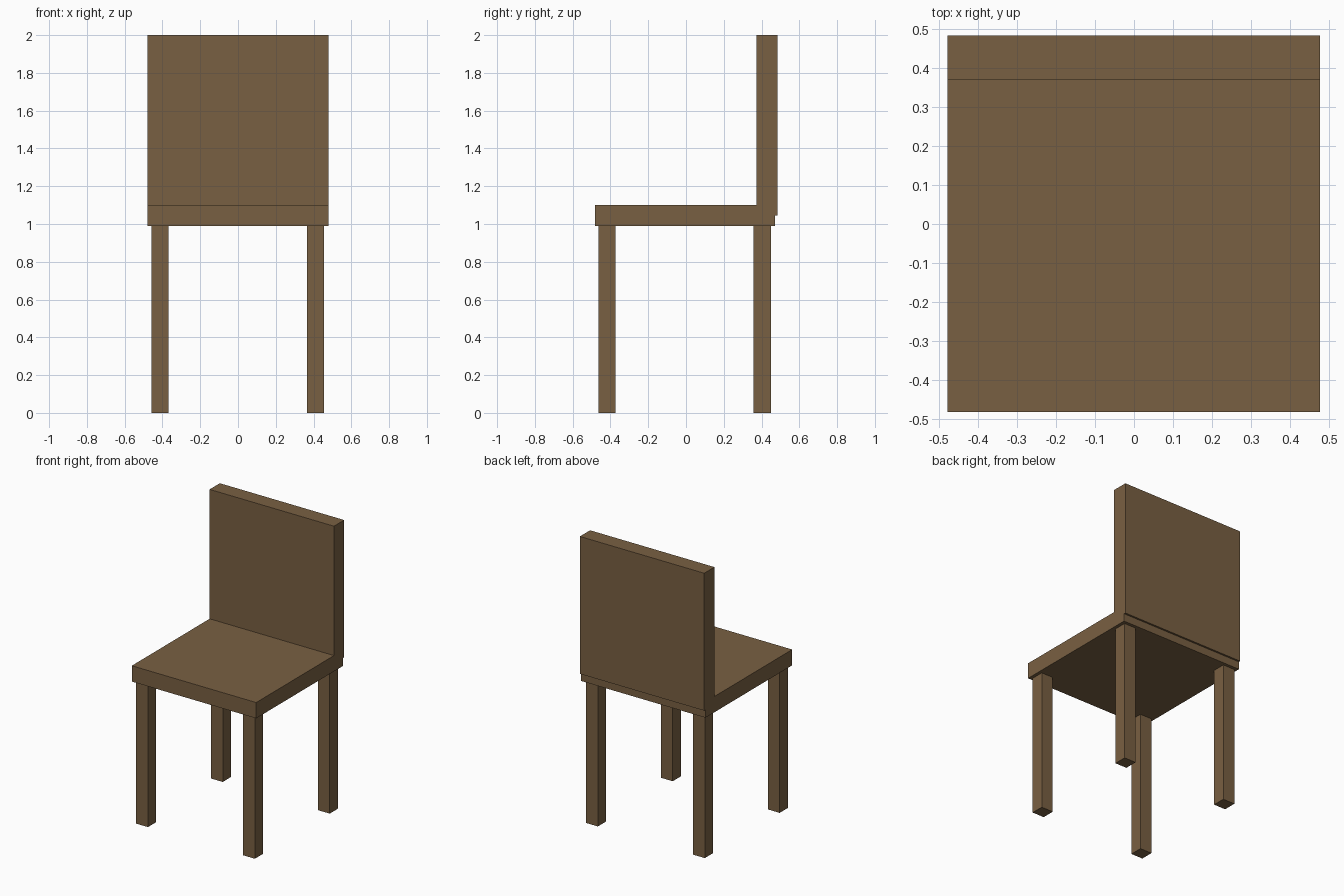
import bpy

if "Cube" in bpy.data.objects:
    bpy.data.objects.remove(bpy.data.objects["Cube"])

wood = bpy.data.materials.new("brown wood")
wood.diffuse_color = (0.191, 0.117, 0.0545, 1.0)
wood.use_nodes = True
wood.node_tree.nodes["Principled BSDF"].inputs["Base Color"].default_value = wood.diffuse_color


def box(name, x, y, z):
    """Axis-aligned box from (min, max) ranges."""
    bpy.ops.mesh.primitive_cube_add(size=1, location=[(a + b) / 2 for a, b in (x, y, z)])
    ob = bpy.context.object
    ob.name = name
    ob.scale = [b - a for a, b in (x, y, z)]
    bpy.ops.object.transform_apply(location=False, rotation=False, scale=True)
    ob.data.materials.append(wood)
    return ob


# Seat slab
box("seat", (-0.479, 0.478), (-0.483, 0.471), (0.99, 1.10))

# Backrest, overhanging the rear of the seat slightly
box("backrest", (-0.479, 0.478), (0.372, 0.484), (1.044, 2.0))

# Four square legs
for side, x in (("left", (-0.459, -0.368)), ("right", (0.364, 0.455))):
    for end, y in (("front", (-0.464, -0.374)), ("rear", (0.358, 0.449))):
        box(f"{end}_{side}_leg", x, y, (0.0, 0.99))
